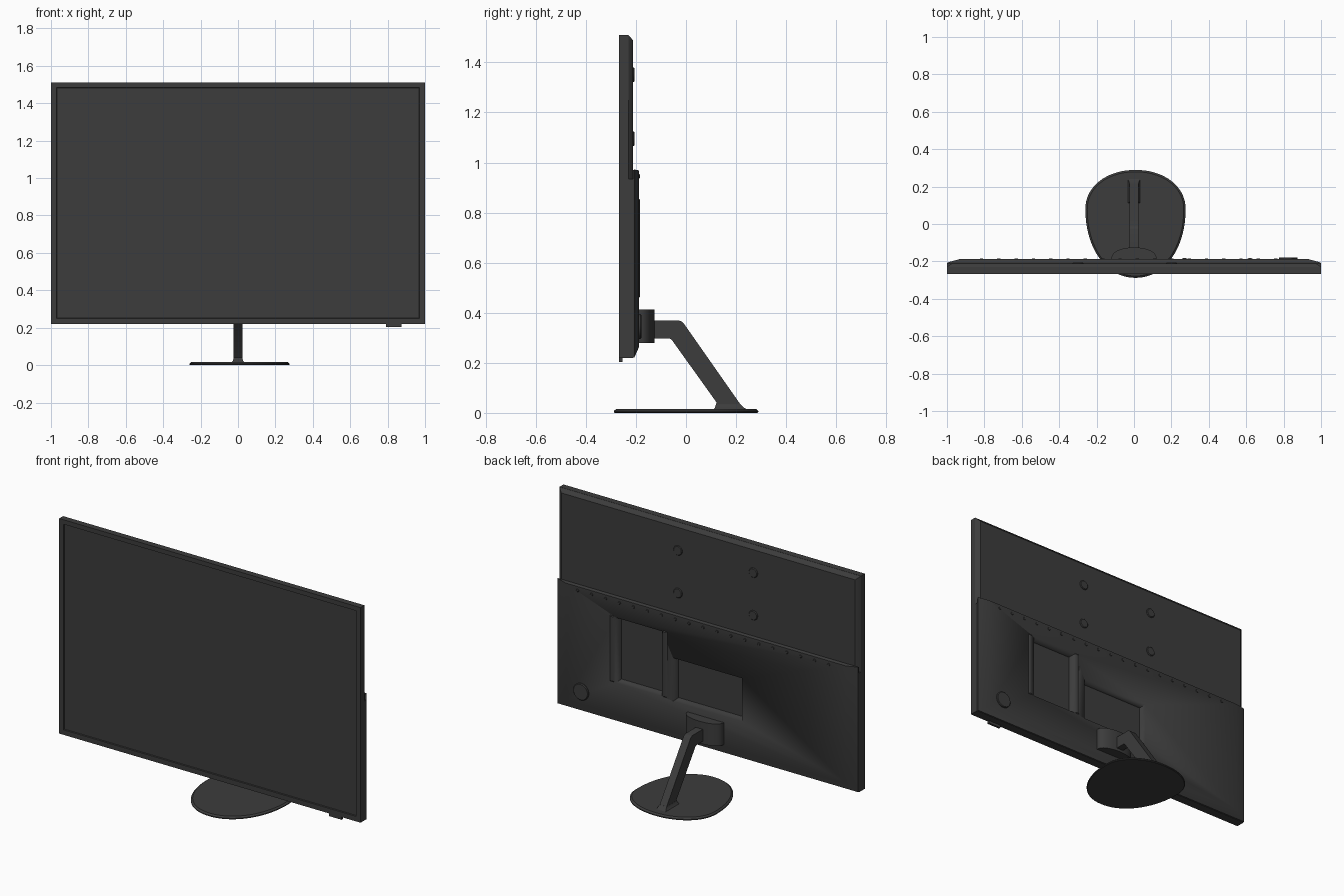
import bpy, bmesh, math

if "Cube" in bpy.data.objects:
    bpy.data.objects.remove(bpy.data.objects["Cube"])

dark = bpy.data.materials.new("dark_plastic")
dark.diffuse_color = (0.045, 0.045, 0.045, 1)
dark.use_nodes = True
dark.node_tree.nodes["Principled BSDF"].inputs["Base Color"].default_value = dark.diffuse_color


def finish(name, bm, angle=30):
    bmesh.ops.recalc_face_normals(bm, faces=bm.faces)
    me = bpy.data.meshes.new(name)
    bm.to_mesh(me)
    bm.free()
    me.materials.append(dark)
    ob = bpy.data.objects.new(name, me)
    bpy.context.collection.objects.link(ob)
    bpy.ops.object.select_all(action='DESELECT')
    ob.select_set(True)
    bpy.context.view_layer.objects.active = ob
    bpy.ops.object.shade_smooth_by_angle(angle=math.radians(angle))
    return ob


def loft(name, rings):
    """Skin closed rings of 3D points and cap both ends."""
    bm = bmesh.new()
    vs = [[bm.verts.new(p) for p in r] for r in rings]
    n = len(vs[0])
    for a, b in zip(vs, vs[1:]):
        for i in range(n):
            j = (i + 1) % n
            bm.faces.new((a[i], a[j], b[j], b[i]))
    bm.faces.new(vs[0])
    bm.faces.new(vs[-1][::-1])
    return finish(name, bm)


def rect(y, x0, x1, z0, z1):
    return [(x0, y, z0), (x1, y, z0), (x1, y, z1), (x0, y, z1)]


def disc(name, x, z, r, y0, y1, n=24, bevel=0.004):
    def ring(y, q):
        return [(x + q * math.cos(2 * math.pi * i / n), y,
                 z + q * math.sin(2 * math.pi * i / n)) for i in range(n)]
    return loft(name, [ring(y0, r), ring(y1 - bevel, r), ring(y1, r - bevel)])


# front bezel with the sunken screen, stepped rings from back to screen
loft("front_bezel_and_screen", [
    rect(-0.230, -1, 1, 0.22, 1.51),
    rect(-0.267, -1, 1, 0.22, 1.51),
    rect(-0.267, -0.97, 0.97, 0.25, 1.483),
    rect(-0.260, -0.968, 0.968, 0.252, 1.481)])

# thinner upper back cover
loft("upper_back_cover", [
    rect(-0.232, -1, 1, 0.90, 1.51),
    rect(-0.228, -0.998, 0.998, 0.90, 1.508),
    rect(-0.211, -0.975, 0.975, 0.90, 1.487)])

# thicker lower back cover with raised top lip
lower = loft("lower_back_cover", [
    rect(-0.235, -1, 1, 0.22, 0.935),
    rect(-0.212, -1, 1, 0.22, 0.935),
    rect(-0.211, -0.999, 0.999, 0.221, 0.97),
    rect(-0.206, -0.998, 0.998, 0.222, 0.972),
    rect(-0.187, -0.93, 0.93, 0.265, 0.968)])

# connector recesses
for x0, x1, z0, z1 in ((0.29, 0.595, 0.46, 0.85), (-0.24, 0.216, 0.45, 0.71)):
    c = loft("recess_cutter", [
        rect(-0.222, x0 + 0.012, x1 - 0.012, z0 + 0.012, z1 - 0.012),
        rect(-0.187, x0, x1, z0, z1),
        rect(-0.150, x0, x1, z0, z1)])
    c.hide_render = True
    bpy.context.view_layer.objects.active = lower
    m = lower.modifiers.new("recess", 'BOOLEAN')
    m.operation = 'DIFFERENCE'
    m.solver = 'EXACT'
    m.object = c
    lower.modifiers.move(len(lower.modifiers) - 1, 0)
    bpy.ops.object.modifier_apply(modifier=m.name)
    bpy.data.objects.remove(c)

# rails beside the tall recess
for i, x in enumerate((0.270, 0.620)):
    loft(f"recess_rail_{i}", [
        rect(-0.195, x - 0.015, x + 0.015, 0.46, 0.855),
        rect(-0.187, x - 0.015, x + 0.015, 0.46, 0.855),
        rect(-0.183, x - 0.007, x + 0.007, 0.465, 0.85)])

# wall mount bolts, control button and lip studs
for x in (-0.30, 0.20):
    for z in (1.095, 1.35):
        disc("wall_mount_bolt", x, z, 0.029, -0.218, -0.205)
disc("control_button", 0.825, 0.345, 0.05, -0.192, -0.178, 32)
for i in range(19):
    disc("lip_stud", 0.85 - i * 0.0925, 0.945, 0.009, -0.190, -0.184, 8, 0.002)

# sensor tab below the bezel
loft("sensor_tab", [rect(-0.267, 0.79, 0.875, 0.204, 0.225),
                    rect(-0.254, 0.79, 0.875, 0.204, 0.225)])

# curved stand bracket
arc = [(0.12 * math.cos(math.pi * i / 24), -0.187 + 0.062 * math.sin(math.pi * i / 24) ** 0.8)
       for i in range(1, 24)]
arc = [(0.12, -0.195)] + [(0.12, -0.187)] + arc + [(-0.12, -0.187), (-0.12, -0.195)]
loft("stand_bracket", [[(x, y, z) for x, y in arc] for z in (0.28, 0.412)])

# bent stand arm
arm = [(-0.15, 0.297), (-0.065, 0.297), (-0.057, 0.292), (0.122, 0.042), (0.112, 0.012),
       (0.235, 0.012), (0.216, 0.036), (-0.008, 0.356), (-0.017, 0.365), (-0.028, 0.369),
       (-0.15, 0.369)]
loft("stand_arm", [[(x, y, z) for y, z in arm] for x in (-0.023, 0.023)])


# flared foot where the arm meets the base
def foot_ring(z, w, y0, y1):
    return [(-w, y0, z), (w, y0, z), (w, y1, z), (-w, y1, z)]


loft("arm_foot", [foot_ring(0.012, 0.037, 0.108, 0.248),
                  foot_ring(0.020, 0.029, 0.115, 0.232),
                  foot_ring(0.036, 0.0235, 0.121, 0.217)])


# egg-shaped base plate, narrower toward the front
def egg(z, inset, n=72):
    pts = []
    for i in range(n):
        t = 2 * math.pi * i / n
        c, s = math.cos(t), math.sin(t)
        x = (0.268 - inset) * math.copysign(abs(c) ** 0.96, c)
        y = 0.08 + ((0.209 if s > 0 else 0.368) - inset) * math.copysign(abs(s) ** 0.96, s)
        pts.append((x + 0.008, y, z))
    return pts


loft("base_plate", [egg(0, 0.004), egg(0.003, 0), egg(0.008, 0), egg(0.016, 0.01)])
